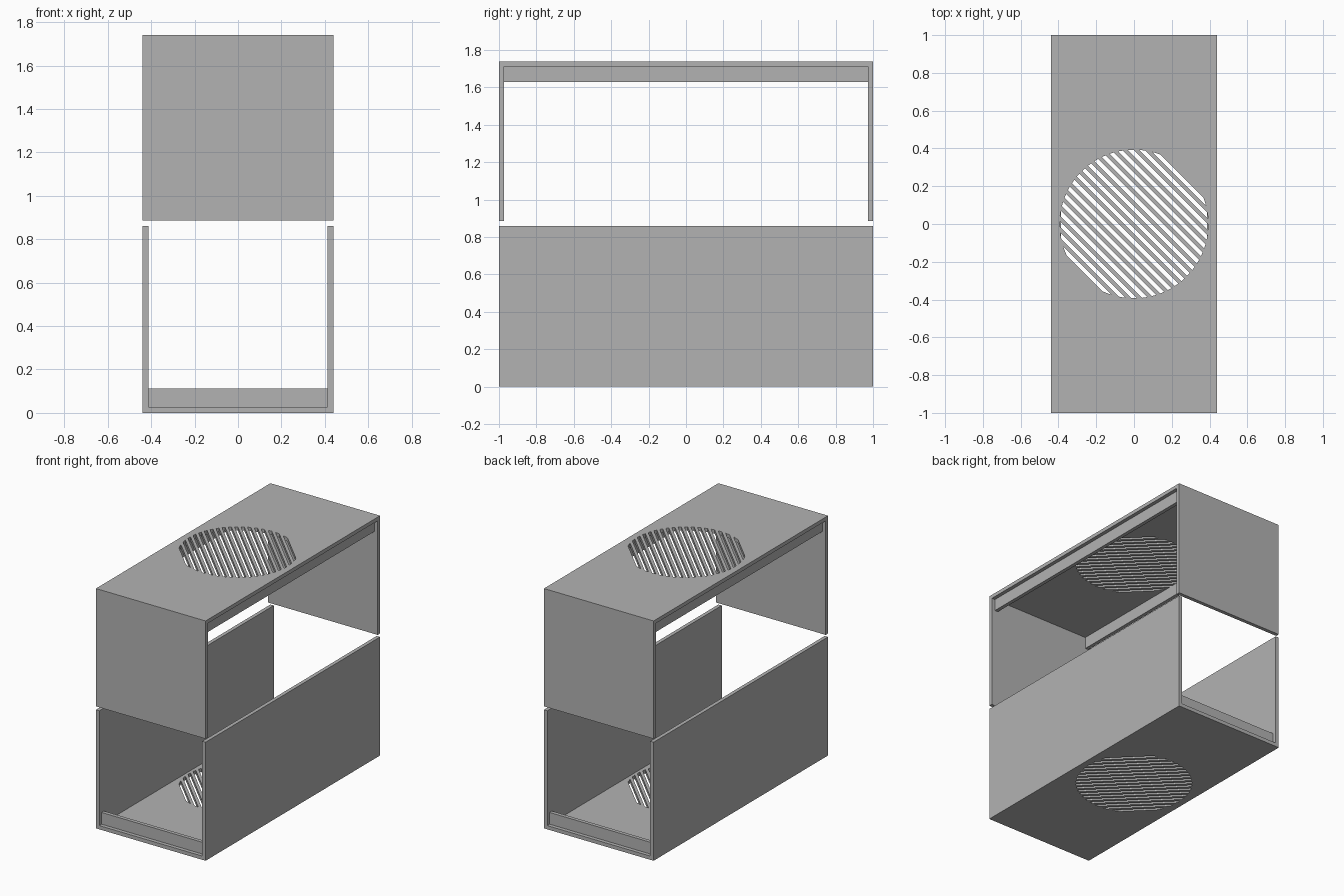
import bpy, bmesh, math
from mathutils import Matrix

cube = bpy.data.objects.get("Cube")
if cube:
    bpy.data.objects.remove(cube, do_unlink=True)

# Overall sizes
HALF_X, HALF_Y = 0.44, 1.0
T = 0.027                 # sheet thickness
LOW_TOP = 0.86            # top of the lower shell
UP_BOTTOM, TOP = 0.885, 1.74
FLANGE = 0.085

# Vent sizes
RADIUS, SLOTS, WIDTH = 0.393, 18, 0.021
FIRST, LAST = -0.36, 0.348

grey = bpy.data.materials.new("sheet grey")
grey.use_nodes = True
colour = (0.45, 0.45, 0.45, 1)
grey.diffuse_color = colour
grey.node_tree.nodes["Principled BSDF"].inputs["Base Color"].default_value = colour


def link(name, bm):
    bmesh.ops.recalc_face_normals(bm, faces=bm.faces)
    mesh = bpy.data.meshes.new(name)
    bm.to_mesh(mesh)
    bm.free()
    mesh.materials.append(grey)
    obj = bpy.data.objects.new(name, mesh)
    bpy.context.collection.objects.link(obj)
    return obj


def box(name, low, high):
    bm = bmesh.new()
    bmesh.ops.create_cube(bm, size=1)
    for v in bm.verts:
        v.co = [a if c < 0 else b for c, a, b in zip(v.co, low, high)]
    return link(name, bm)


def slot_cutter(z_low, z_high):
    """Diagonal bars whose ends follow a circle."""
    bm = bmesh.new()
    turn = Matrix.Rotation(math.radians(-45), 4, "Z")
    for i in range(SLOTS):
        mid = FIRST + (LAST - FIRST) * i / (SLOTS - 1)
        edge = [mid + WIDTH * k / 4 - WIDTH / 2 for k in range(5)]
        right = [(math.sqrt(RADIUS ** 2 - d * d), d) for d in edge]
        outline = right + [(-x, d) for x, d in reversed(right)]
        face = bm.faces.new([bm.verts.new((x, d, z_low)) for x, d in outline])
        side = bmesh.ops.extrude_face_region(bm, geom=[face])["geom"]
        new = [g for g in side if isinstance(g, bmesh.types.BMVert)]
        bmesh.ops.translate(bm, verts=new, vec=(0, 0, z_high - z_low))
    bmesh.ops.transform(bm, matrix=turn, verts=bm.verts)
    return link("vent_cutter", bm)


def vented_plate(name, z_low, z_high):
    plate = box(name, (-HALF_X, -HALF_Y, z_low), (HALF_X, HALF_Y, z_high))
    cutter = slot_cutter(z_low - T, z_high + T)
    cutter.hide_render = True
    cut = plate.modifiers.new("vent", "BOOLEAN")
    cut.operation, cut.solver, cut.object = "DIFFERENCE", "EXACT", cutter
    bpy.context.view_layer.objects.active = plate
    bpy.ops.object.modifier_apply(modifier=cut.name)
    bpy.data.objects.remove(cutter, do_unlink=True)


# Slotted floor and roof
vented_plate("floor_plate", 0, T)
vented_plate("roof_plate", TOP - T, TOP)

for s, side, end in ((-1, "right", "front"), (1, "left", "back")):
    # Lower shell: long walls, and lips set in from the open ends
    x = sorted((s * HALF_X, s * (HALF_X - T)))
    box(side + "_wall", (x[0], -HALF_Y, T), (x[1], HALF_Y, LOW_TOP))
    y = sorted((s * (HALF_Y - T), s * (HALF_Y - 2 * T)))
    box(end + "_lip", (T - HALF_X, y[0], T), (HALF_X - T, y[1], T + FLANGE))

    # Upper shell: end walls, and lips set in from the open sides
    y = sorted((s * HALF_Y, s * (HALF_Y - T)))
    box(end + "_wall", (-HALF_X, y[0], UP_BOTTOM), (HALF_X, y[1], TOP - T))
    x = sorted((s * (HALF_X - T), s * (HALF_X - 2 * T)))
    box(side + "_lip", (x[0], T - HALF_Y, TOP - T - FLANGE), (x[1], HALF_Y - T, TOP - T))
